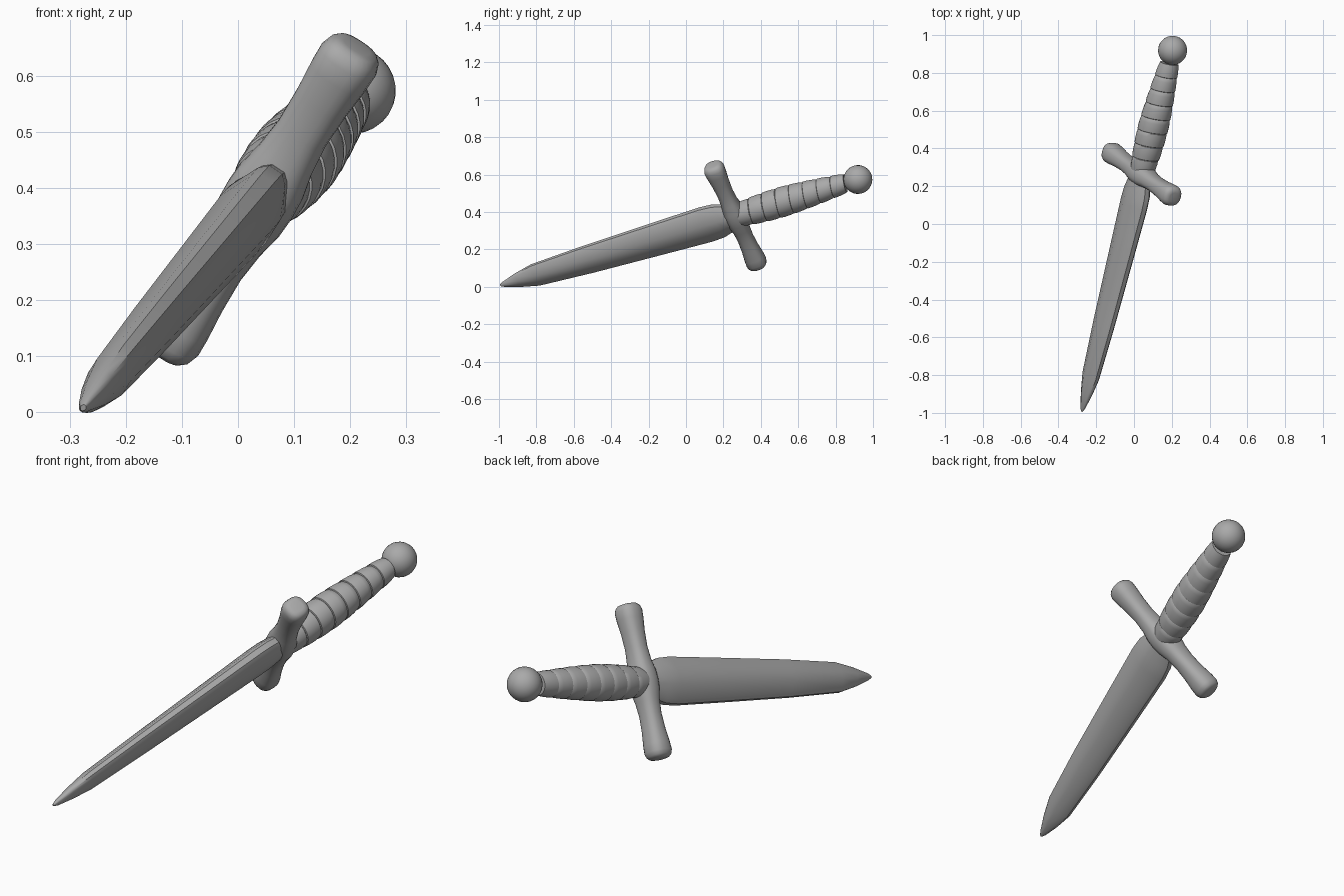
import bpy, bmesh, math
from mathutils import Vector, Matrix

if "Cube" in bpy.data.objects:
    bpy.data.objects.remove(bpy.data.objects["Cube"])

# Dagger frame: local x = guard direction, y = flat normal, z = tip to pommel
D = Vector((0.48, 1.91, 0.565)).normalized()
G = Vector((0.502, -0.35, 0.791))
G = (G - D * G.dot(D)).normalized()
N = D.cross(G)
FRAME = Matrix.Translation((-0.276, -0.992, 0.008)) @ Matrix((G, N, D)).transposed().to_4x4()

metal = bpy.data.materials.new("grey metal")
metal.diffuse_color = (0.4, 0.4, 0.4, 1)
metal.use_nodes = True
metal.node_tree.nodes["Principled BSDF"].inputs["Base Color"].default_value = metal.diffuse_color


def finish(name, bm, angle):
    bmesh.ops.recalc_face_normals(bm, faces=bm.faces)
    me = bpy.data.meshes.new(name)
    bm.to_mesh(me)
    bm.free()
    me.materials.append(metal)
    ob = bpy.data.objects.new(name, me)
    bpy.context.collection.objects.link(ob)
    ob.matrix_world = FRAME
    bpy.ops.object.select_all(action='DESELECT')
    ob.select_set(True)
    bpy.context.view_layer.objects.active = ob
    bpy.ops.object.shade_smooth_by_angle(angle=math.radians(angle))
    return ob


def loft(name, rings, angle):
    bm = bmesh.new()
    loops = [[bm.verts.new(p) for p in ring] for ring in rings]
    for a, b in zip(loops, loops[1:]):
        for i in range(len(a)):
            j = (i + 1) % len(a)
            bm.faces.new((a[i], a[j], b[j], b[i]))
    bm.faces.new(loops[0])
    bm.faces.new(loops[-1])
    return finish(name, bm, angle)


def superellipse(a, b, power, n):
    pts = []
    for i in range(n):
        t = 2 * math.pi * i / n
        c, s = math.cos(t), math.sin(t)
        pts.append((a * math.copysign(abs(c) ** (2 / power), c),
                    b * math.copysign(abs(s) ** (2 / power), s)))
    return pts


# Blade: (distance from tip, half width, half thickness), bevelled with blunt edges
blade = []
for z, w, t in [(0, .006, .005), (.02, .016, .012), (.1, .042, .025), (.2, .066, .036),
                (.5, .083, .043), (.9, .097, .050), (1.18, .106, .055),
                (1.25, .101, .055), (1.29, .088, .052), (1.36, .075, .050)]:
    ridge, mid, edge = w * .25, w * .85, t * .25
    quarter = [(w, edge), (mid, t * .52), (ridge, t)]
    half = quarter + [(-x, y) for x, y in reversed(quarter)]
    blade.append([(x, y, z) for x, y in half + [(-x, -y) for x, y in half]])
loft("blade", blade, 40)

# Crossguard: waisted bar with swollen, rounded ends
arm = [(0, .058, .066), (.04, .055, .064), (.09, .046, .054), (.15, .043, .048),
       (.22, .047, .050), (.28, .054, .055), (.315, .056, .056), (.333, .050, .050),
       (.343, .040, .040), (.346, .026, .026)]
guard = []
for s, a, b in [(-s, a, b) for s, a, b in reversed(arm[1:])] + arm:
    guard.append([(s, y, 1.347 + z) for z, y in superellipse(a, b, 2.5, 24)])
loft("crossguard", guard, 60)


# Grip: overlapping wrapped bands along a swelling handle
def grip_radius(z):
    u = (z - 1.36) / 0.62
    return .061 + .078 * u - .1 * u * u + .012 * u * (1 - u) - .0 if u < .5 else .0785 - .028 * ((u - .45) / .55) ** 1.3


bands, z0, z1 = 8, 1.36, 1.98
step = (z1 - z0) / bands
grip = []
for k in range(bands):
    for f, extra in [(0, -.004), (.03, .001), (.3, .002), (.7, .001), (.97, -.002)]:
        z = z0 + step * (k + f)
        r = grip_radius(z) + extra
        grip.append([(x, y, z + .12 * x) for x, y in superellipse(r, r, 2, 28)])
loft("grip", grip, 35)

# Pommel: ball on the end
bm = bmesh.new()
bmesh.ops.create_uvsphere(bm, u_segments=28, v_segments=16, radius=.077,
                          matrix=Matrix.Translation((0, 0, 2.05)))
finish("pommel", bm, 60)
